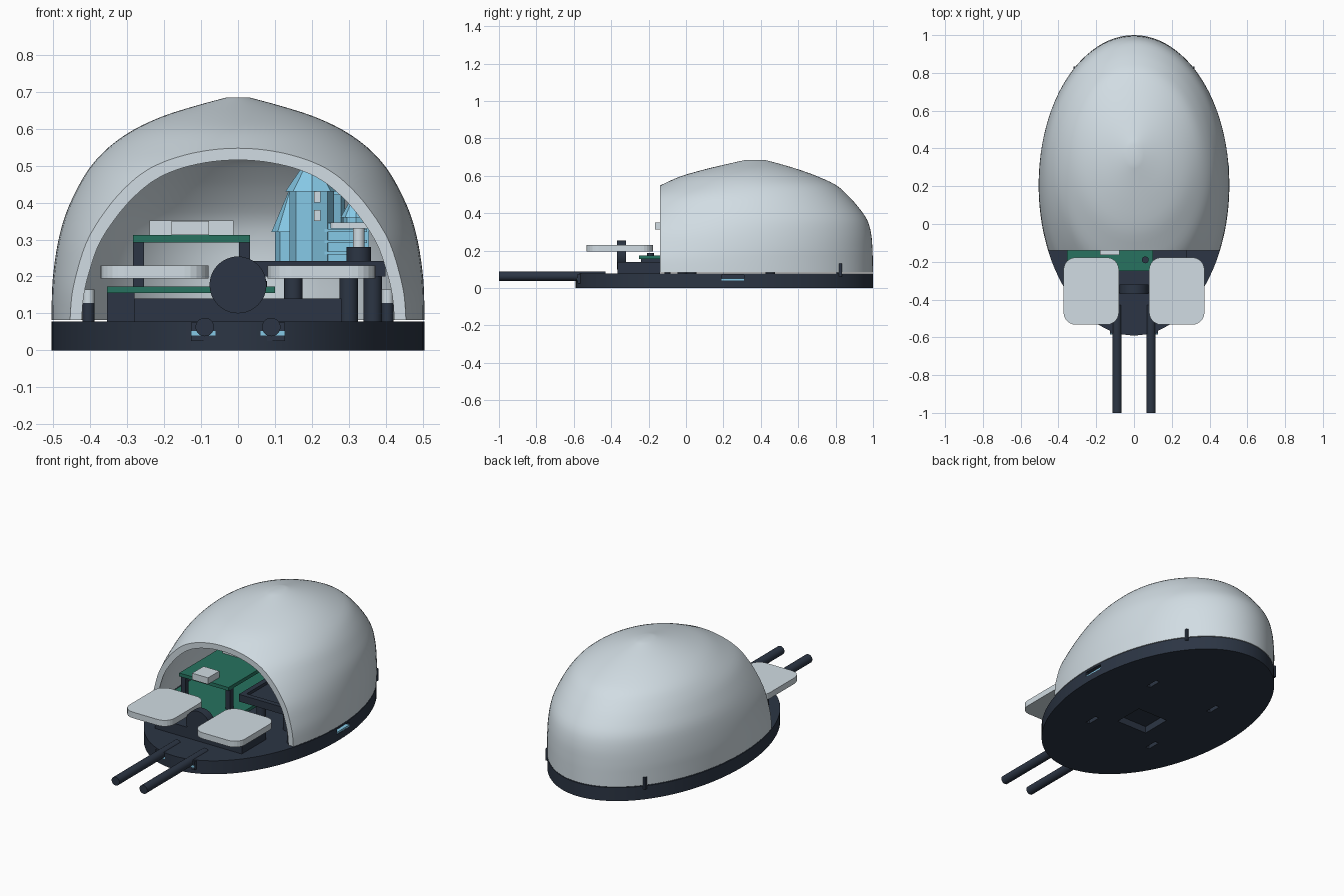
import bpy, bmesh, math
from mathutils import Vector, Matrix

cube = bpy.data.objects.get("Cube")
if cube:
    bpy.data.objects.remove(cube, do_unlink=True)


def material(name, rgb):
    m = bpy.data.materials.new(name)
    m.use_nodes = True
    m.diffuse_color = (*rgb, 1)
    m.node_tree.nodes["Principled BSDF"].inputs["Base Color"].default_value = (*rgb, 1)
    return m


GREY = material("light grey", (0.64, 0.72, 0.77))
DARK = material("dark navy", (0.025, 0.036, 0.058))
GREEN = material("board green", (0.02, 0.17, 0.115))
BLUE = material("sky blue", (0.24, 0.59, 0.80))


def finish(name, bm, mat, smooth=False):
    bmesh.ops.recalc_face_normals(bm, faces=bm.faces)
    me = bpy.data.meshes.new(name)
    bm.to_mesh(me)
    bm.free()
    me.materials.append(mat)
    ob = bpy.data.objects.new(name, me)
    bpy.context.collection.objects.link(ob)
    if smooth:
        bpy.ops.object.select_all(action='DESELECT')
        ob.select_set(True)
        bpy.context.view_layer.objects.active = ob
        bpy.ops.object.shade_smooth_by_angle(angle=math.radians(35))
    return ob


def box(name, x, y, z, mat, corner=0):
    """Box from three (min, max) ranges, with optional rounded upright edges."""
    bm = bmesh.new()
    bmesh.ops.create_cube(bm, size=1)
    for v in bm.verts:
        v.co = [(lo + hi) / 2 + c * (hi - lo) for c, (lo, hi) in zip(v.co, (x, y, z))]
    if corner:
        upright = [e for e in bm.edges if abs(e.verts[0].co.z - e.verts[1].co.z) > 1e-5]
        bmesh.ops.bevel(bm, geom=upright, offset=corner, segments=6, profile=0.5, affect='EDGES')
    return finish(name, bm, mat)


def rod(name, base, r, length, mat, axis='Z', sides=32, r_end=None):
    """Cylinder or cone growing from its base centre along an axis."""
    bm = bmesh.new()
    bmesh.ops.create_cone(bm, cap_ends=True, segments=sides, radius1=r,
                          radius2=r if r_end is None else r_end, depth=length)
    bmesh.ops.translate(bm, verts=bm.verts, vec=(0, 0, length / 2))
    if axis == 'Y':
        bmesh.ops.rotate(bm, verts=bm.verts, matrix=Matrix.Rotation(-math.pi / 2, 3, 'X'))
    bmesh.ops.translate(bm, verts=bm.verts, vec=base)
    return finish(name, bm, mat, smooth=sides > 12)


def ring(bm, a, b, c, z, n=96):
    return [bm.verts.new((a * math.cos(t), c + b * math.sin(t), z))
            for t in (2 * math.pi * i / n for i in range(n))]


def bridge(bm, r0, r1):
    for i in range(len(r0)):
        j = (i + 1) % len(r0)
        bm.faces.new((r0[i], r0[j], r1[j], r1[i]))


def refine(rows, steps=3):
    """Smooth curve through the given rows of numbers."""
    pts = [Vector(r) for r in rows]
    out = []
    for i in range(len(pts) - 1):
        p1, p2 = pts[i], pts[i + 1]
        m1 = (p2 - pts[max(i - 1, 0)]) / 2
        m2 = (pts[min(i + 2, len(pts) - 1)] - p1) / 2
        for t in (k / steps for k in range(steps)):
            out.append(p1 * (2*t**3 - 3*t**2 + 1) + m1 * (t**3 - 2*t**2 + t)
                       + p2 * (3*t**2 - 2*t**3) + m2 * (t**3 - t**2))
    return out + [pts[-1]]


def carve(ob, cutter):
    mod = ob.modifiers.new("cut", 'BOOLEAN')
    mod.operation, mod.object, mod.solver = 'DIFFERENCE', cutter, 'EXACT'
    bpy.context.view_layer.update()
    deps = bpy.context.evaluated_depsgraph_get()
    me = bpy.data.meshes.new_from_object(ob.evaluated_get(deps))
    ob.modifiers.clear()
    ob.data = me
    bpy.data.objects.remove(cutter, do_unlink=True)


# Oval base plate with sensor window, side port and screw slots
bm = bmesh.new()
low, high = ring(bm, 0.505, 0.795, 0.205, 0), ring(bm, 0.505, 0.795, 0.205, 0.078)
bridge(bm, low, high)
bm.faces.new(low)
bm.faces.new(high)
base = finish("base", bm, DARK, smooth=True)
carve(base, box("window_cutter", (-0.1, 0.1), (-0.02, 0.16), (-0.1, 0.04), DARK))
carve(base, box("port_cutter", (0.46, 0.6), (0.19, 0.31), (0.04, 0.068), DARK))
box("side_port_strip", (0.455, 0.502), (0.19, 0.31), (0.04, 0.05), BLUE)
for side in (-1, 1):
    for y in (-0.1, 0.42):
        x = side * 0.215
        carve(base, box("slot_cutter", (x - 0.012, x + 0.012), (y - 0.04, y + 0.04),
                        (-0.1, 0.03), DARK))

# Domed shell: stacked ovals (half width, half length, centre y, height), cut open at the front
levels = refine([
    (0.505, 0.795, 0.205, 0.082), (0.504, 0.785, 0.214, 0.15), (0.500, 0.765, 0.232, 0.21),
    (0.488, 0.735, 0.255, 0.29), (0.468, 0.685, 0.283, 0.365), (0.437, 0.622, 0.297, 0.435),
    (0.401, 0.555, 0.31, 0.495), (0.35, 0.468, 0.334, 0.55), (0.283, 0.365, 0.337, 0.597),
    (0.203, 0.25, 0.35, 0.634), (0.115, 0.145, 0.362, 0.662), (0.03, 0.05, 0.37, 0.685)])
bm = bmesh.new()
outer = [ring(bm, *lv) for lv in levels]
inner = [ring(bm, a * 0.94, b * 0.96, c, 0.082 + (z - 0.082) * 0.95) for a, b, c, z in levels]
for stack in (outer, inner):
    for r0, r1 in zip(stack, stack[1:]):
        bridge(bm, r0, r1)
    bm.faces.new(stack[-1])
bridge(bm, outer[0], inner[0])
cut = bmesh.ops.bisect_plane(bm, geom=bm.verts[:] + bm.edges[:] + bm.faces[:],
                             plane_co=(0, -0.14, 0), plane_no=(0, -1, 0), clear_outer=True)
rim = [e for e in cut["geom_cut"] if isinstance(e, bmesh.types.BMEdge)]
bmesh.ops.triangle_fill(bm, edges=rim, use_beauty=True, normal=Vector((0, -1, 0)))
finish("shell", bm, GREY, smooth=True)

# Mirrored parts: buttons, cables, cable ports, rear clips, shell screws
for s, tag in ((-1, "right"), (1, "left")):
    def span(lo, hi):
        return tuple(sorted((s * lo, s * hi)))
    box(f"{tag}_button", span(0.08, 0.373), (-0.533, -0.177), (0.195, 0.23), GREY, corner=0.065)
    rod(f"{tag}_cable", (s * 0.09, -1, 0.063), 0.025, 0.57, DARK, axis='Y')
    box(f"{tag}_cable_port", span(0.052, 0.127), (-0.58, -0.5), (0.025, 0.075), DARK)
    box(f"{tag}_port_strip", span(0.052, 0.127), (-0.584, -0.578), (0.04, 0.052), BLUE)
    box(f"{tag}_rear_clip", span(0.28, 0.321), (0.805, 0.835), (0.06, 0.13), DARK)
    rod(f"{tag}_screw_post", (s * 0.405, -0.1, 0.078), 0.016, 0.05, DARK)
    rod(f"{tag}_screw_head", (s * 0.405, -0.1, 0.128), 0.016, 0.036, GREY)

# Scroll wheel in front of the low switch block
rod("scroll_wheel", (0, -0.37, 0.177), 0.077, 0.05, DARK, axis='Y', sides=48)
box("switch_block", (-0.28, 0.28), (-0.365, -0.14), (0.078, 0.14), DARK)

# Stacked circuit boards on standoffs
box("board_post", (-0.355, -0.28), (-0.24, -0.14), (0.078, 0.155), DARK)
box("lower_board", (-0.355, 0.1), (-0.25, 0.4), (0.155, 0.173), GREEN)
box("upper_board", (-0.285, 0.033), (-0.135, 0.42), (0.292, 0.312), GREEN)
for x in (-0.285, 0.003):
    for y in (-0.12, 0.36):
        box("board_standoff", (x, x + 0.03), (y, y + 0.03), (0.173, 0.292), DARK)
box("chip_cover", (-0.24, -0.012), (0.2, 0.4), (0.312, 0.352), GREY)
box("front_connector", (-0.18, -0.078), (-0.165, -0.06), (0.312, 0.35), GREY)
rod("board_button", (0.06, -0.19, 0.173), 0.018, 0.015, DARK)

# Raised tray on legs
box("tray", (0.04, 0.4), (-0.05, 0.5), (0.2, 0.225), DARK)
for y in (-0.05, 0.47):
    box("tray_end_rail", (0.04, 0.4), (y, y + 0.03), (0.225, 0.242), DARK)
for x in (0.04, 0.37):
    box("tray_side_rail", (x, x + 0.03), (-0.02, 0.47), (0.225, 0.242), DARK)
for x, y in ((0.15, 0.0), (0.365, -0.02), (0.3, 0.03), (0.15, 0.45), (0.365, 0.45)):
    rod("tray_leg", (x, y, 0.078), 0.025, 0.122, DARK)

# Lamp on the tray
rod("lamp_base", (0.327, 0.02, 0.225), 0.033, 0.055, DARK)
rod("lamp_stem", (0.327, 0.02, 0.28), 0.016, 0.05, GREY)
box("lamp_plate", (0.25, 0.36), (-0.02, 0.06), (0.33, 0.346), GREY, corner=0.015)

# Miniature castle: hall, towers with pointed roofs, window plates
box("castle_hall", (0.19, 0.355), (0.2, 0.4), (0.225, 0.345), BLUE)
for z in (0.26, 0.29, 0.32):
    box("hall_ledge", (0.195, 0.35), (0.194, 0.201), (z, z + 0.008), BLUE)
for x, y, r, wall, tip in ((0.2, 0.24, 0.06, 0.43, 0.53), (0.148, 0.31, 0.048, 0.32, 0.45),
                           (0.32, 0.28, 0.035, 0.36, 0.43), (0.25, 0.38, 0.04, 0.42, 0.51)):
    rod("castle_tower", (x, y, 0.225), r, wall - 0.225, BLUE, sides=8)
    rod("tower_roof", (x, y, wall), r * 1.2, tip - wall, BLUE, sides=8, r_end=0.003)
for z in (0.35, 0.40):
    box("castle_window", (0.206, 0.224), (0.178, 0.186), (z, z + 0.03), GREY)
